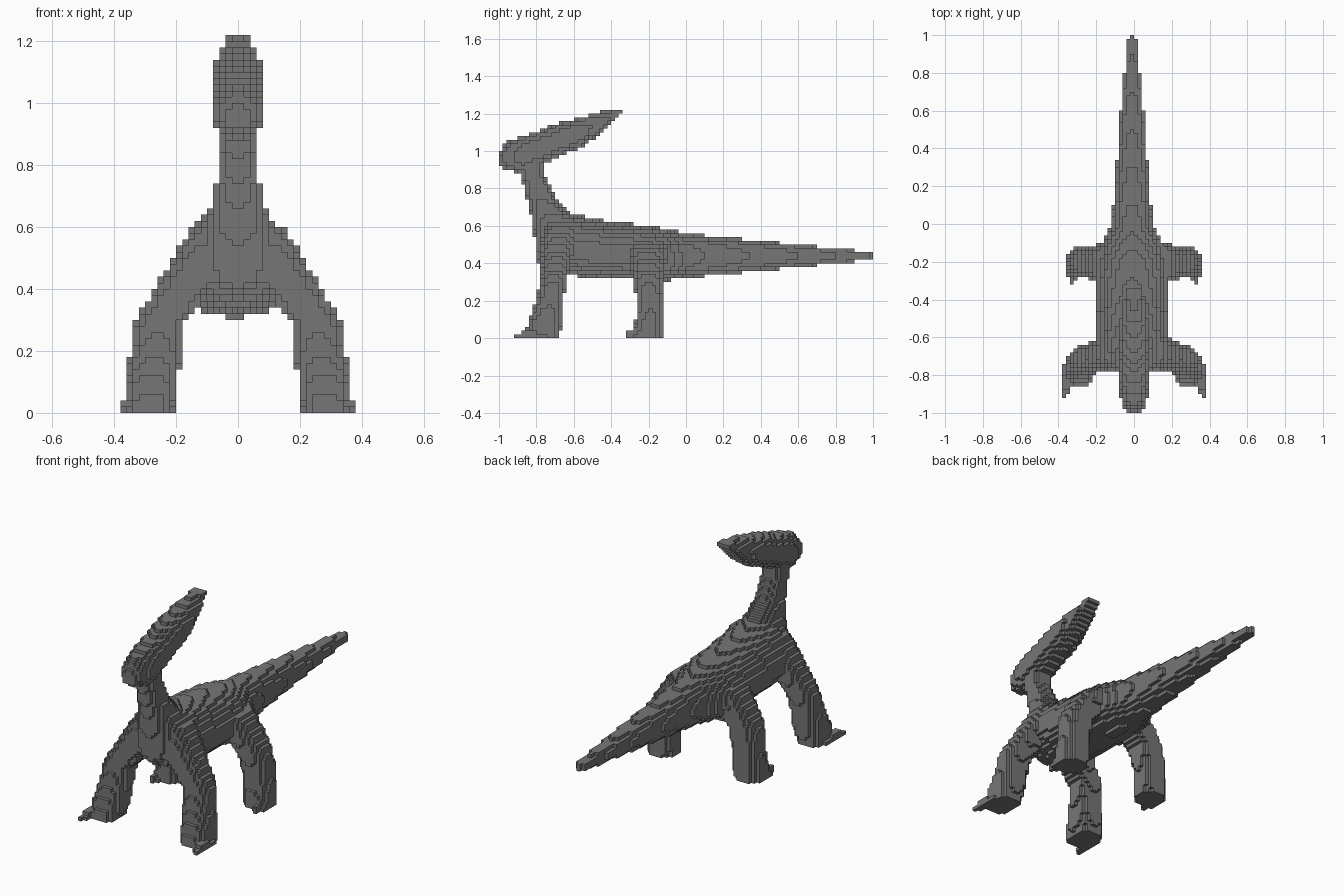
import bpy
import bmesh
from math import floor
from mathutils import Vector

if "Cube" in bpy.data.objects:
    bpy.data.objects.remove(bpy.data.objects["Cube"], do_unlink=True)

S = 0.02  # block size

stone = bpy.data.materials.new("dark_grey")
stone.use_nodes = True
GREY = (0.18, 0.18, 0.18, 1)
stone.diffuse_color = GREY
stone.node_tree.nodes["Principled BSDF"].inputs["Base Color"].default_value = GREY


def loft(axis, rows, power=2.2, widest=0.5):
    """Blocks inside a loft along y or z.
    Row: position, low and high edge on the other axis, centre x, half width."""
    cells = set()
    for a, b in zip(rows, rows[1:]):
        for i in range(floor(a[0] / S + 0.5), floor(b[0] / S + 0.5)):
            f = ((i + 0.5) * S - a[0]) / (b[0] - a[0])
            lo, hi, cx, hw = (p + (q - p) * f for p, q in zip(a[1:], b[1:]))
            mid = lo + (hi - lo) * widest
            for j in range(floor(lo / S) - 1, floor(hi / S) + 2):
                v = (j + 0.5) * S - mid
                v /= (hi - mid) if v > 0 else (mid - lo)
                for k in range(floor((cx - hw) / S) - 1, floor((cx + hw) / S) + 2):
                    u = ((k + 0.5) * S - cx) / hw
                    if abs(u) ** power + abs(v) ** power <= 1.02:
                        cell = (k, i, j) if axis == "y" else (k, j, i)
                        if cell[2] >= 0:
                            cells.add(cell)
    return cells


def mirrored(cells):
    return {(-1 - x, y, z) for x, y, z in cells}


parts = {}

# Torso, widest below the middle, with a narrow back
parts["torso"] = loft("y", [
    (-0.80, 0.42, 0.62, 0, 0.07), (-0.74, 0.36, 0.67, 0, 0.14),
    (-0.66, 0.34, 0.67, -0.01, 0.18), (-0.56, 0.33, 0.65, -0.01, 0.19),
    (-0.40, 0.32, 0.62, -0.01, 0.19), (-0.20, 0.31, 0.60, -0.01, 0.19),
    (-0.10, 0.31, 0.58, -0.01, 0.16), (0, 0.32, 0.56, -0.01, 0.11)], 2.0, 0.4)

# Long tapering tail
parts["tail"] = loft("y", [
    (0, 0.32, 0.56, -0.01, 0.11), (0.20, 0.34, 0.54, -0.01, 0.09),
    (0.40, 0.36, 0.52, -0.01, 0.075), (0.60, 0.38, 0.50, -0.01, 0.06),
    (0.80, 0.40, 0.48, -0.01, 0.04), (1.0, 0.42, 0.46, -0.01, 0.02)])

# Upright neck
parts["neck"] = loft("z", [
    (0.50, -0.80, -0.50, 0, 0.14), (0.60, -0.82, -0.54, 0, 0.12),
    (0.66, -0.83, -0.61, 0, 0.09), (0.74, -0.85, -0.69, 0, 0.07),
    (0.86, -0.88, -0.75, 0, 0.06), (1.0, -0.92, -0.77, 0, 0.06)])

# Head with a short snout and a crest swept up and back
parts["head"] = loft("y", [
    (-1.0, 0.92, 0.98, 0, 0.03), (-0.96, 0.90, 1.05, 0, 0.06),
    (-0.88, 0.88, 1.08, 0, 0.08), (-0.78, 0.92, 1.11, 0, 0.08),
    (-0.68, 0.97, 1.15, 0, 0.08), (-0.56, 1.02, 1.18, 0, 0.08),
    (-0.46, 1.09, 1.21, 0, 0.06), (-0.34, 1.20, 1.22, 0, 0.04)])

# Legs lean in to the shoulders and hips; toes point forward and outward
front_leg = loft("z", [
    (0, -0.87, -0.68, 0.29, 0.075), (0.10, -0.84, -0.66, 0.28, 0.08),
    (0.20, -0.80, -0.66, 0.265, 0.08), (0.30, -0.78, -0.64, 0.25, 0.08),
    (0.40, -0.78, -0.62, 0.17, 0.10), (0.50, -0.78, -0.58, 0.11, 0.10),
    (0.60, -0.76, -0.58, 0.06, 0.09)], 2.6)
front_leg |= loft("y", [
    (-0.92, -0.02, 0.02, 0.37, 0.012), (-0.84, -0.05, 0.05, 0.345, 0.03),
    (-0.74, -0.04, 0.04, 0.33, 0.05)])
back_leg = loft("z", [
    (0, -0.28, -0.12, 0.28, 0.075), (0.10, -0.27, -0.12, 0.275, 0.08),
    (0.20, -0.26, -0.12, 0.265, 0.08), (0.30, -0.28, -0.12, 0.25, 0.08),
    (0.40, -0.30, -0.11, 0.17, 0.10), (0.50, -0.32, -0.10, 0.10, 0.10)], 2.6)
back_leg |= loft("y", [
    (-0.32, -0.03, 0.03, 0.33, 0.012), (-0.26, -0.06, 0.06, 0.325, 0.03),
    (-0.16, -0.04, 0.04, 0.32, 0.05)])
for name, leg in (("front_leg", front_leg), ("back_leg", back_leg)):
    parts["left_" + name] = leg
    parts["right_" + name] = mirrored(leg)

solid = set().union(*parts.values())


def build(name, cells):
    """Turn blocks into a mesh, keeping only faces open to the outside."""
    bm = bmesh.new()
    corners = {}

    def corner(p):
        if p not in corners:
            corners[p] = bm.verts.new(Vector(p) * S)
        return corners[p]

    for cell in sorted(cells):
        for axis in range(3):
            for side in (0, 1):
                beside = list(cell)
                beside[axis] += 2 * side - 1
                if tuple(beside) in solid:
                    continue
                loop = []
                for du, dv in ((0, 0), (1, 0), (1, 1), (0, 1)):
                    p = list(cell)
                    p[axis] += side
                    p[(axis + 1) % 3] += du
                    p[(axis + 2) % 3] += dv
                    loop.append(corner(tuple(p)))
                bm.faces.new(loop if side else loop[::-1])
    # Merge flat runs of blocks into larger faces
    bmesh.ops.dissolve_limit(bm, angle_limit=0.01, verts=bm.verts, edges=bm.edges)
    mesh = bpy.data.meshes.new(name)
    bm.to_mesh(mesh)
    bm.free()
    mesh.materials.append(stone)
    bpy.context.collection.objects.link(bpy.data.objects.new(name, mesh))


# Each block belongs to the first part that holds it
used = set()
for part_name, part_cells in parts.items():
    build(part_name, part_cells - used)
    used |= part_cells
